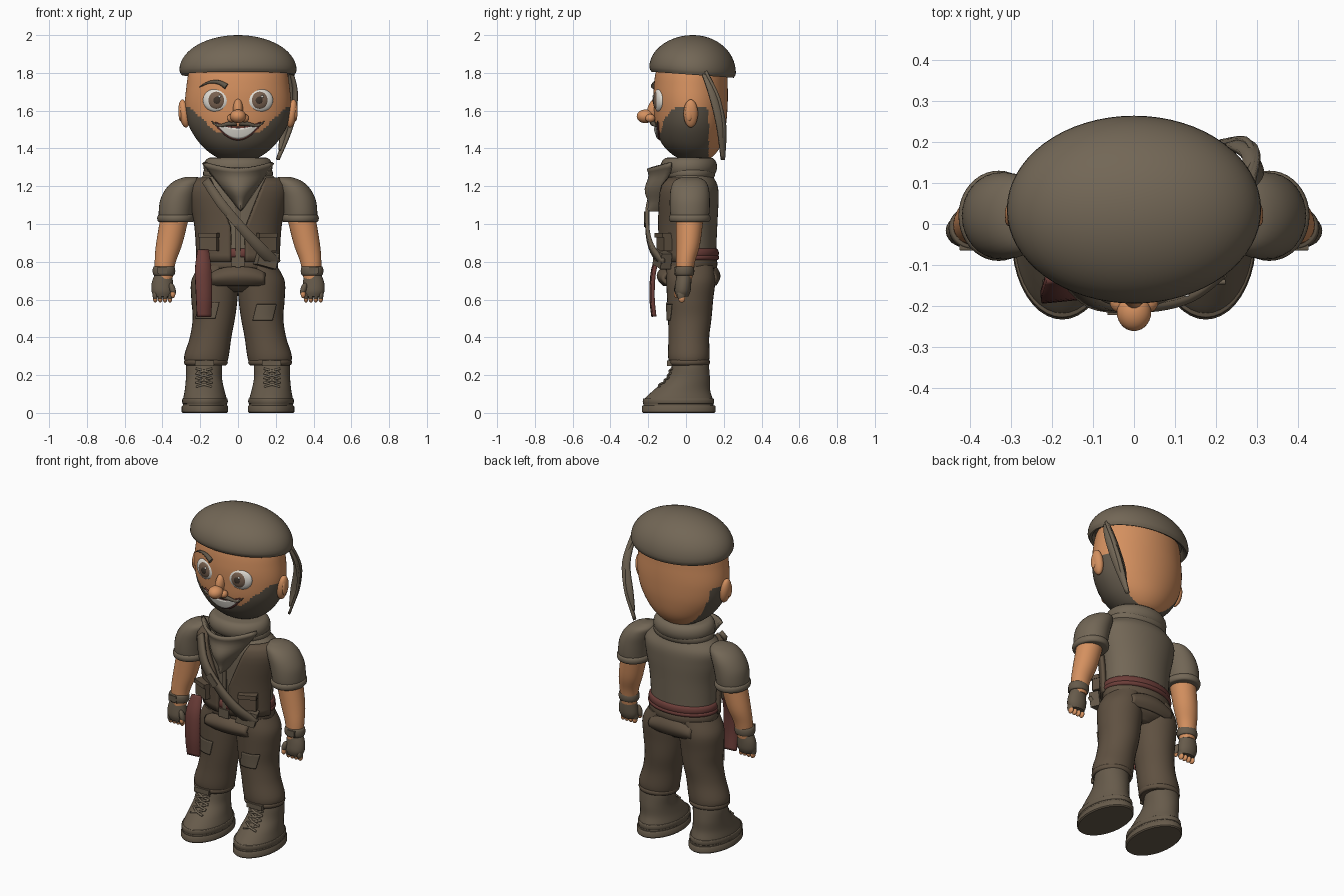
import bpy, bmesh
from math import sin, cos, asin, pi, radians
from mathutils import Vector

if "Cube" in bpy.data.objects:
    bpy.data.objects.remove(bpy.data.objects["Cube"])

# ---------- materials ----------
def material(name, r, g, b):
    m = bpy.data.materials.new(name)
    m.use_nodes = True
    m.diffuse_color = (r, g, b, 1)
    m.node_tree.nodes["Principled BSDF"].inputs["Base Color"].default_value = (r, g, b, 1)
    return m

CLOTH = material("grey brown cloth", .17, .135, .093)
DARK = material("dark brown cloth", .115, .082, .053)
LEATHER = material("brown leather", .135, .104, .07)
BEARD = material("beard brown", .115, .093, .066)
SKIN = material("warm skin", .66, .28, .115)
RED = material("dull red cloth", .15, .047, .04)
WHITE = material("off white", .75, .72, .66)
IRIS = material("iris brown", .19, .12, .08)
PUPIL = material("pupil dark", .05, .035, .025)

# ---------- helpers ----------
def finish(name, bm, mat, thick=0):
    bmesh.ops.recalc_face_normals(bm, faces=bm.faces)
    me = bpy.data.meshes.new(name)
    bm.to_mesh(me)
    bm.free()
    me.materials.append(mat)
    ob = bpy.data.objects.new(name, me)
    bpy.context.collection.objects.link(ob)
    if thick:
        mod = ob.modifiers.new("thickness", "SOLIDIFY")
        mod.thickness, mod.offset = thick, 0
    return ob

def smooth_rings(rings, steps=5):
    """Catmull-Rom through rings of (x, y, z, rx, ry)."""
    out = []
    for i in range(len(rings) - 1):
        a, b, c, d = (rings[max(0, min(len(rings) - 1, i + k))] for k in (-1, 0, 1, 2))
        for s in range(steps):
            t = s / steps
            out.append([.5 * (2*q + (r - p)*t + (2*p - 5*q + 4*r - w)*t*t + (3*q - p - 3*r + w)*t**3)
                        for p, q, r, w in zip(a, b, c, d)])
    return out + [list(rings[-1])]

def loft(name, rings, mat, n=32):
    bm = bmesh.new()
    loops = [[bm.verts.new((x + rx*sin(2*pi*k/n), y - ry*cos(2*pi*k/n), z)) for k in range(n)]
             for x, y, z, rx, ry in rings]
    for a, b in zip(loops, loops[1:]):
        for k in range(n):
            bm.faces.new((a[k], a[k-1], b[k-1], b[k]))
    bm.faces.new(loops[0])
    bm.faces.new(loops[-1])
    return finish(name, bm, mat)

def flip(rings, s):
    return [(s*r[0], *r[1:]) for r in rings]

def ring_at(surf, z):
    for a, b in zip(surf, surf[1:]):
        if a[2] <= z <= b[2]:
            t = (z - a[2]) / (b[2] - a[2])
            return [p + (q - p)*t for p, q in zip(a, b)]
    return surf[-1]

def front(surf, x, z, off):
    """Point just outside the front of a lofted surface."""
    cx, cy, _, rx, ry = ring_at(surf, z)
    t = asin(max(-1, min(1, (x - cx) / rx)))
    return (cx + (rx + off)*sin(t), cy - (ry + off)*cos(t), z)

def sheet(name, fn, mat, nu=16, nv=12, thick=.008):
    bm = bmesh.new()
    g = [[bm.verts.new(fn(i/nu, j/nv)) for i in range(nu + 1)] for j in range(nv + 1)]
    for j in range(nv):
        for i in range(nu):
            bm.faces.new((g[j][i], g[j][i+1], g[j+1][i+1], g[j+1][i]))
    bmesh.ops.remove_doubles(bm, verts=bm.verts, dist=1e-5)
    return finish(name, bm, mat, thick)

def ribbon(name, pts, across, mat, thick=.014):
    """Cloth strip through (x, y, z, width, 0) points."""
    path, d = smooth_rings(pts), Vector(across).normalized()
    def fn(u, v):
        p = path[round(v * (len(path) - 1))]
        return Vector(p[:3]) + d * p[3] * (u - .5)
    return sheet(name, fn, mat, 2, len(path) - 1, thick)

def ball(name, loc, size, mat, rot=(0, 0, 0)):
    bpy.ops.mesh.primitive_uv_sphere_add(segments=28, ring_count=16, location=loc, rotation=rot)
    ob = bpy.context.object
    ob.name, ob.scale = name, size
    ob.data.materials.append(mat)
    return ob

def box(name, loc, size, mat, rot=(0, 0, 0)):
    bpy.ops.mesh.primitive_cube_add(size=1, location=loc, rotation=rot)
    ob = bpy.context.object
    ob.name, ob.scale = name, size
    ob.data.materials.append(mat)
    mod = ob.modifiers.new("soft edges", "BEVEL")
    mod.width, mod.segments = .008, 2
    return ob

def tube(name, pts, r, mat, taper=False):
    path = smooth_rings([(*p, r, r) for p in pts], 4)
    bm, n, last = bmesh.new(), 10, len(path) - 1
    loops = []
    for i, p in enumerate(path):
        d = (Vector(path[min(i+1, last)][:3]) - Vector(path[max(i-1, 0)][:3])).normalized()
        a = d.orthogonal().normalized() if not loops else (a - d*a.dot(d)).normalized()
        b, w = d.cross(a), r * (1 - .85*i/last if taper else 1)
        loops.append([bm.verts.new(Vector(p[:3]) + w*(a*cos(2*pi*k/n) + b*sin(2*pi*k/n))) for k in range(n)])
    for a, b in zip(loops, loops[1:]):
        for k in range(n):
            bm.faces.new((a[k], a[k-1], b[k-1], b[k]))
    bm.faces.new(loops[0])
    bm.faces.new(loops[-1])
    return finish(name, bm, mat)

def band(name, x, y, z, rx, ry, h, bulge, mat):
    """Rounded elliptical hoop."""
    return loft(name, [(x, y, z + h*sin(t), rx + bulge*cos(t), ry + bulge*cos(t))
                       for t in (pi*(k/8 - .5) for k in range(9))], mat, 40)

SIDES = ((1, "left"), (-1, "right"))

# ---------- head with beard ----------
head = smooth_rings([(0, .05, 1.335, .07, .06), (0, .04, 1.37, .14, .115), (0, .03, 1.43, .205, .16),
                     (0, .025, 1.52, .26, .186), (0, .025, 1.62, .28, .195), (0, .025, 1.72, .274, .196),
                     (0, .03, 1.82, .255, .185), (0, .035, 1.9, .2, .14)], 8)
ob = loft("head", head, SKIN, 112)
ob.data.materials.append(BEARD)
for f in ob.data.polygons:
    x, y, z = f.center
    if y < .12 and z < min(1.62, 1.49 + .95*max(0, abs(x) - .12)):
        f.material_index = 1

# ---------- face ----------
def mouth(grow, off):
    def fn(u, v):
        k = 2*u - 1
        top, low = 1.507 + .025*k*k + grow, 1.452 + .08*k*k - grow
        return front(head, (.11 + grow)*k, low + (top - low)*v, off)
    return fn
sheet("lips", mouth(.008, .003), RED, 20, 6)
sheet("teeth", mouth(0, .009), WHITE, 20, 6)
for s, side in SIDES:
    ball(side + "_eye_white", (s*.117, -.142, 1.655), (.07, .026, .062), WHITE, (0, 0, s*.22))
    ball(side + "_iris", (s*.115, -.156, 1.655), (.047, .017, .047), IRIS, (0, 0, s*.2))
    ball(side + "_pupil", (s*.113, -.168, 1.655), (.022, .008, .022), PUPIL, (0, 0, s*.2))
    ball(side + "_eye_glint", (s*.113 + .015, -.174, 1.675), (.007, .004, .007), WHITE)
    ball(side + "_ear", (s*.285, .025, 1.585), (.028, .038, .075), SKIN, (0, s*.15, 0))
    ball(side + "_ear_hollow", (s*.305, .015, 1.59), (.01, .02, .045), SKIN)
    ball(side + "_nostril", (s*.035, -.19, 1.56), (.024, .026, .022), SKIN)
    tube(side + "_moustache", [front(head, s*x, z, .012) for x, z in
         ((.008, 1.535), (.05, 1.53), (.1, 1.52), (.135, 1.545))], .016, BEARD, True)
ball("nose_tip", (0, -.215, 1.57), (.042, .046, .036), SKIN)
ball("nose_bridge", (0, -.168, 1.61), (.026, .035, .06), SKIN, (-.35, 0, 0))
tube("right_eyebrow", [front(head, x, z, .006) for x, z in
     ((-.06, 1.728), (-.1, 1.75), (-.15, 1.75), (-.2, 1.725))], .016, BEARD, True)

# ---------- beret and hanging ties ----------
dome = [(0, .035, 1.82, .27, .19), (0, .035, 1.795, .285, .205), (0, .035, 1.79, .3, .218),
        (0, .035, 1.803, .307, .226)]
dome += [(0, .035, 1.815 + .185*sin(t), .31*cos(t), .229*cos(t)) for t in (k*pi/29 for k in range(15))]
ob = loft("beret", dome, CLOTH, 64)
for v in ob.data.vertices:
    v.co.z -= .07 * (v.co.y - .035) * max(0, (2 - v.co.z) / .2)
ball("beret_stalk", (0, .035, 1.994), (.012, .012, .006), CLOTH)
ribbon("long_tie", [(.27, .085, 1.83, .03, 0), (.3, .14, 1.7, .05, 0), (.28, .185, 1.53, .055, 0),
                    (.21, .195, 1.34, .02, 0)], (-.45, 1, 0), CLOTH)
ribbon("short_tie", [(.28, .1, 1.81, .03, 0), (.285, .17, 1.66, .045, 0), (.25, .195, 1.5, .05, 0),
                     (.225, .19, 1.39, .02, 0)], (1, .3, 0), CLOTH)

# ---------- torso, vest and scarf ----------
torso = smooth_rings([(0, .02, .76, .2, .137), (0, .02, .86, .2, .14), (0, .02, 1, .21, .146),
                      (0, .02, 1.12, .235, .152), (0, .02, 1.2, .24, .148), (0, .02, 1.26, .18, .12),
                      (0, .02, 1.34, .11, .09)])
loft("shirt", torso, CLOTH, 48)
for s, side in SIDES:
    def vest(u, v):
        z = .8 + .44*v
        cx, cy, _, rx, ry = ring_at(torso, z)
        a = asin((.035 + .1*max(0, z - .98)/.26) / rx)
        t = a + (radians(82) - a)*u
        return (s*(rx + .014)*sin(t), cy - (ry + .014)*cos(t), z)
    sheet(side + "_vest_panel", vest, DARK, thick=.022)
    box(side + "_vest_pocket", (s*.15, -.115, .9), (.1, .045, .085), DARK, (0, 0, s*.4))
    box(side + "_pocket_flap", (s*.152, -.122, .94), (.106, .05, .025), DARK, (0, 0, s*.4))
box("shirt_placket", (0, -.125, .93), (.024, .02, .32), LEATHER)
band("neck_scarf", 0, .015, 1.302, .145, .112, .05, .038, CLOTH)
band("scarf_fold", 0, .02, 1.268, .165, .115, .03, .02, CLOTH)
def bandana(u, v):
    k = 2*u - 1
    return (.185*k*(1 - v) + .015*v, -(.08 + .06*v) - (.12 - .06*v)*(1 - k*k) + .01*sin(9*v),
            1.325 - .03*(1 - k*k)*(1 - v) - .25*v)
sheet("scarf_point", bandana, CLOTH, thick=.018)

# ---------- cross strap, belt and sash ----------
strap = [(-.17, -.12, 1.23, .045, 0), (-.09, -.195, 1.11, .05, 0), (.02, -.205, .98, .05, 0),
         (.12, -.18, .87, .06, 0), (.2, -.12, .79, .06, 0)]
ribbon("cross_strap", strap, (.75, 0, .65), LEATHER, .02)
box("strap_buckle", (-.025, -.207, 1.025), (.075, .03, .04), LEATHER, (0, .86, 0))
band("belt", 0, .02, .79, .205, .138, .026, .008, DARK)
band("sash", 0, .02, .845, .2, .14, .025, .014, RED)
band("sash_wrap", 0, .022, .822, .203, .14, .014, .014, RED)
box("belt_pouch", (.15, -.125, .815), (.11, .06, .085), LEATHER, (0, .25, .4))
box("belt_buckle", (0, -.13, .8), (.07, .02, .05), LEATHER)
ribbon("sash_tail", [(-.185, -.13, .86, .06, 0), (-.185, -.17, .76, .085, 0),
                     (-.18, -.18, .62, .085, 0), (-.18, -.17, .51, .075, 0)], (1, .1, 0), RED, .02)

# ---------- hips, legs and boots ----------
loft("trouser_seat", smooth_rings([(0, .025, .64, .06, .08), (0, .025, .68, .19, .125),
                                   (0, .025, .74, .215, .137), (0, .02, .81, .2, .137)]), DARK)
for end, y, bulge in (("front", -.115, -.03), ("back", .152, .02)):
    sheet(end + "_cloth_fold", lambda u, v: (.14*(2*u - 1), y + bulge*(sin(pi*v) - (2*u - 1)**2),
          .77 - .09*v - .03*(2*u - 1)**2 * (1 - v)), DARK, thick=.02)
leg = smooth_rings([(.168, .015, .25, .105, .1), (.167, .015, .3, .118, .11), (.145, .015, .4, .11, .108),
                    (.128, .02, .5, .112, .115), (.125, .022, .6, .122, .122), (.122, .025, .7, .125, .13),
                    (.105, .02, .78, .1, .125)])
boot = smooth_rings([(.175, -.04, .035, .117, .185), (.175, -.04, .07, .116, .182), (.177, -.022, .12, .105, .15),
                     (.18, .012, .18, .096, .115), (.18, .022, .24, .096, .1), (.18, .022, .28, .09, .095)])
for s, side in SIDES:
    loft(side + "_trouser_leg", flip(leg, s), DARK)
    band(side + "_trouser_cuff", s*.17, .015, .268, .104, .1, .016, .012, DARK)
    loft(side + "_boot", flip(boot, s), LEATHER, 40)
    band(side + "_toe_seam", s*.175, -.04, .062, .117, .185, .014, .004, LEATHER)
    loft(side + "_sole", [(s*.175, -.038, z, r, r + .072) for z, r in
                          ((0, .117), (.006, .123), (.034, .123), (.04, .118))], LEATHER, 40)
    box(side + "_boot_strap", (s*.178, -.085, .262), (.1, .03, .03), LEATHER)
    for i in range(4):
        z = .15 + .024*i
        for d in (1, -1):
            tube(side + "_lace", [front(flip(boot, s), s*.18 + d*q*.04, z + q*.012, .004)
                                  for q in (-1, 0, 1)], .006, CLOTH)
    low, mid = (.5, .16) if s < 0 else (.49, .14)
    sheet(side + "_knee_patch", lambda u, v: front(flip(leg, s), s*mid + .1*(u - .5) + .02*(v - .5),
          low + .085*v, .004), LEATHER)

# ---------- sleeves, arms and gloved hands ----------
sleeve = smooth_rings([(.33, .02, 1.015, .086, .095), (.33, .02, 1.06, .09, .104), (.318, .02, 1.13, .093, .106),
                       (.293, .02, 1.19, .086, .1), (.265, .02, 1.23, .068, .08), (.245, .02, 1.25, .03, .035)])
arm = smooth_rings([(.392, -.01, .71, .045, .042), (.385, -.002, .8, .056, .05), (.363, .012, .9, .07, .064),
                    (.33, .02, 1.06, .076, .075)])
hand = smooth_rings([(.398, -.02, .615, .046, .032), (.4, -.018, .645, .058, .042), (.4, -.014, .69, .056, .042),
                     (.394, -.01, .74, .044, .038)])
for s, side in SIDES:
    loft(side + "_sleeve", flip(sleeve, s), CLOTH)
    band(side + "_sleeve_cuff", s*.33, .02, 1.03, .086, .098, .02, .012, CLOTH)
    loft(side + "_forearm", flip(arm, s), SKIN)
    loft(side + "_glove", flip(hand, s), LEATHER, 24)
    band(side + "_wrist_strap", s*.392, -.01, .752, .052, .046, .024, .008, LEATHER)
    box(side + "_wrist_buckle", (s*.4, -.055, .755), (.05, .018, .035), LEATHER)
    for i in range(4):
        x = s*(.36 + .026*i)
        ball(side + "_finger", (x, -.026, .625), (.0145, .022, .03), LEATHER)
        ball(side + "_fingertip", (x, -.022, .604), (.012, .018, .02), SKIN)
    ball(side + "_thumb", (s*.347, -.045, .655), (.016, .018, .035), LEATHER, (0, s*.3, 0))
    ball(side + "_thumb_tip", (s*.345, -.05, .628), (.013, .014, .02), SKIN)

# ---------- shading ----------
bpy.ops.object.select_all(action="DESELECT")
for ob in bpy.context.scene.objects:
    if ob.type == "MESH":
        ob.select_set(True)
        bpy.context.view_layer.objects.active = ob
bpy.ops.object.shade_smooth_by_angle(angle=radians(40))
